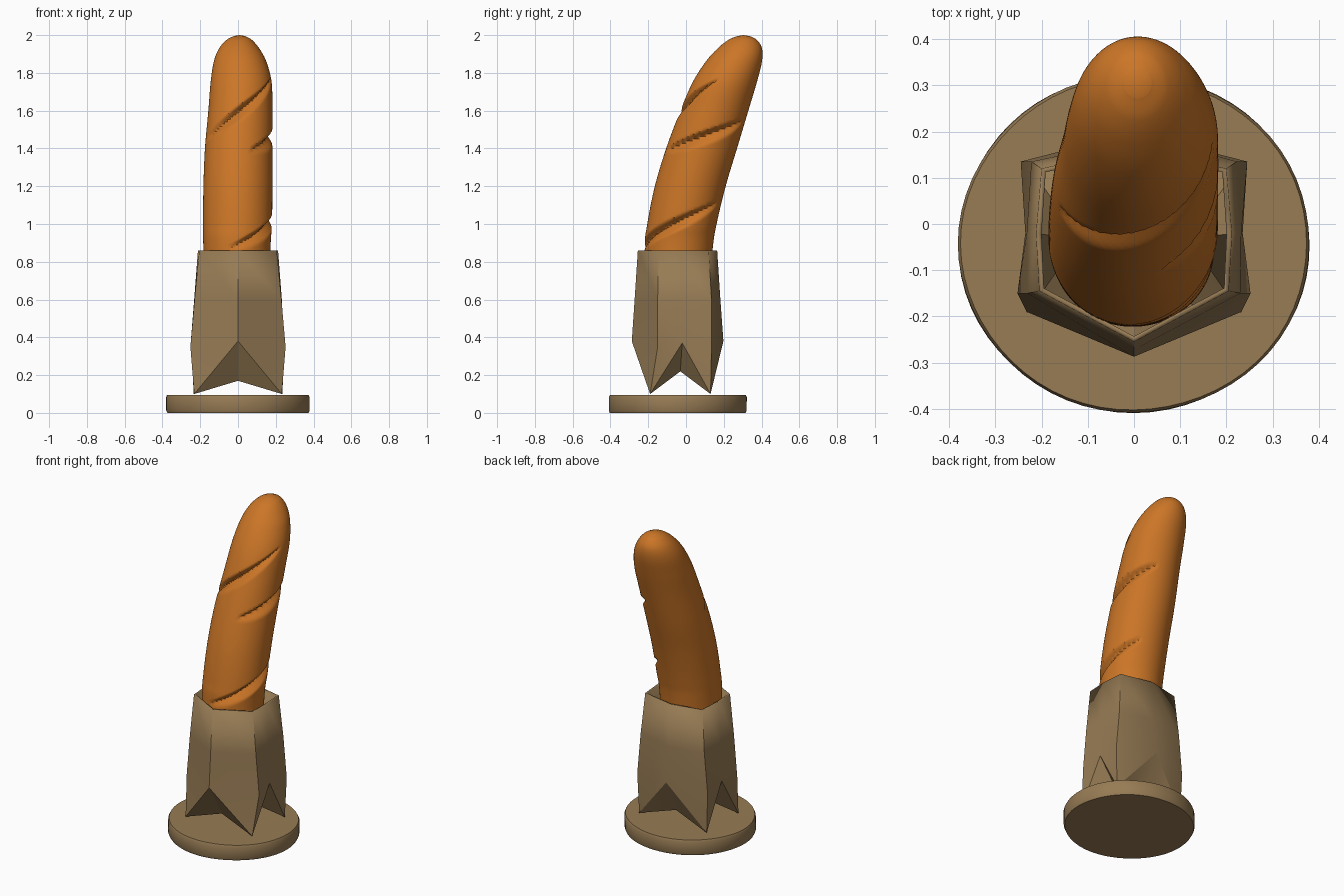
import bpy, bmesh, math
from mathutils import Vector

if "Cube" in bpy.data.objects:
    bpy.data.objects.remove(bpy.data.objects["Cube"])


def material(name, rgb):
    m = bpy.data.materials.new(name)
    m.diffuse_color = (*rgb, 1)
    m.use_nodes = True
    m.node_tree.nodes["Principled BSDF"].inputs["Base Color"].default_value = m.diffuse_color
    return m


crust_mat = material("golden crust", (0.60, 0.18, 0.02))
paper_mat = material("tan paper", (0.31, 0.20, 0.09))


def make(name, bm, mat, angle):
    bmesh.ops.recalc_face_normals(bm, faces=bm.faces)
    me = bpy.data.meshes.new(name)
    bm.to_mesh(me)
    bm.free()
    ob = bpy.data.objects.new(name, me)
    bpy.context.collection.objects.link(ob)
    me.materials.append(mat)
    bpy.ops.object.select_all(action='DESELECT')
    ob.select_set(True)
    bpy.context.view_layer.objects.active = ob
    bpy.ops.object.shade_smooth_by_angle(angle=math.radians(angle))
    return ob


def bridge(bm, a, b):
    n = len(a)
    for i in range(n):
        bm.faces.new((a[i], a[(i + 1) % n], b[(i + 1) % n], b[i]))


# Loaf: bent body from sections (z, y min, y max, x min, x max)
sections = [
    (0.27, -0.20, 0.08, -0.13, 0.13), (0.45, -0.22, 0.10, -0.17, 0.17),
    (0.86, -0.22, 0.14, -0.183, 0.172), (1.0, -0.205, 0.162, -0.185, 0.18),
    (1.2, -0.165, 0.21, -0.183, 0.182), (1.4, -0.105, 0.27, -0.175, 0.182),
    (1.6, -0.03, 0.33, -0.157, 0.182), (1.75, 0.035, 0.375, -0.145, 0.178),
    (1.86, 0.105, 0.402, -0.128, 0.15), (1.93, 0.168, 0.402, -0.10, 0.112),
    (1.975, 0.225, 0.375, -0.06, 0.073), (1.995, 0.272, 0.337, -0.022, 0.038),
]
# Diagonal slashes: start angle, start z, end angle, end z (0 = front, 90 = +x)
slashes = [(-72, 1.45, 78, 1.77), (18, 1.39, 160, 1.55), (-15, 0.87, 155, 1.12)]


def section(t):
    i = min(int(t), len(sections) - 2)
    f = t - i
    p = [Vector(sections[max(0, min(len(sections) - 1, i + k))]) for k in (-1, 0, 1, 2)]
    return 0.5 * (2 * p[1] + (p[2] - p[0]) * f + (2 * p[0] - 5 * p[1] + 4 * p[2] - p[3]) * f * f
                  + (3 * p[1] - p[0] - 3 * p[2] + p[3]) * f ** 3)


def groove(deg, z):
    cut = 0
    for a0, z0, a1, z1 in slashes:
        t = (deg - a0) / (a1 - a0)
        if 0 < t < 1:
            w = math.sin(math.pi * t) ** 0.6
            d = z - (z0 + (z1 - z0) * t)
            half = (0.03 if d > 0 else 0.055) * w
            cut = max(cut, 0.21 * w * (1 - abs(d) / half))
    return 1 - cut


bm = bmesh.new()
N, STEPS = 120, 16
rings = []
for k in range((len(sections) - 1) * STEPS + 1):
    z, y0, y1, x0, x1 = section(k / STEPS)
    ring = []
    for j in range(N):
        deg = -180 + 360 * j / N
        a = math.radians(deg)
        g = groove(deg, z)
        ring.append(bm.verts.new(((x0 + x1) / 2 + (x1 - x0) / 2 * math.sin(a) * g,
                                  (y0 + y1) / 2 - (y1 - y0) / 2 * math.cos(a) * g, z)))
    rings.append(ring)
for a, b in zip(rings, rings[1:]):
    bridge(bm, a, b)
bm.faces.new(rings[0])
tip = bm.verts.new((0.008, 0.305, 2.0))
for j in range(N):
    bm.faces.new((rings[-1][j], rings[-1][(j + 1) % N], tip))
make("loaf", bm, crust_mat, 40)

# Paper sleeve: half rings (front mid, front corner, side mid, back corner, back mid)
levels = [
    [(0, -.255, .86), (.205, -.145, .86), (.212, -.02, .86), (.20, .12, .86), (0, .165, .86)],
    [(0, -.272, .6), (.23, -.15, .6), (.232, -.02, .6), (.222, .135, .6), (0, .182, .6)],
    [(0, -.287, .38), (.252, -.15, .35), (.235, -.02, .37), (.245, .135, .35), (0, .198, .38)],
    [(0, -.16, .17), (.232, -.19, .1), (.12, -.03, .22), (.235, .13, .1), (0, .10, .17)],
]
bm = bmesh.new()
rings = []
for half in levels:
    pts = half + [(-x, y, z) for x, y, z in half[3:0:-1]]
    rings.append([bm.verts.new(p) for p in pts])
for a, b in zip(rings[:2], rings[1:3]):
    bridge(bm, a, b)
# Folded foot: each gusset splits from its middle to the corner tips
top, low = rings[2], rings[3]
for m in range(0, 8, 2):
    for c in ((m + 1) % 8, (m - 1) % 8):
        bm.faces.new((top[m], top[c], low[c]))
        bm.faces.new((top[m], low[c], low[m]))
centre = bm.verts.new((0, -.03, .24))
for i in range(8):
    bm.faces.new((low[i], low[(i + 1) % 8], centre))
# Point the open shell's faces outward before thickening
sleeve = make("paper_sleeve", bm, paper_mat, 28)
solid = sleeve.modifiers.new("paper thickness", 'SOLIDIFY')
solid.thickness = 0.012
solid.offset = -1

# Round base disc with a slightly worn rim
bm = bmesh.new()
rings = []
for z, s in ((0, 0.985), (0.012, 1), (0.083, 1), (0.095, 0.985)):
    ring = []
    for j in range(64):
        a = math.tau * j / 64
        w = s * (1 - 0.006 * (1 + math.sin(5 * a + 20 * z)) / 2)
        ring.append(bm.verts.new((0.381 * w * math.cos(a), -0.043 + 0.366 * w * math.sin(a), z)))
    rings.append(ring)
for a, b in zip(rings, rings[1:]):
    bridge(bm, a, b)
bm.faces.new(rings[0])
bm.faces.new(rings[-1])
make("base_disc", bm, paper_mat, 40)
